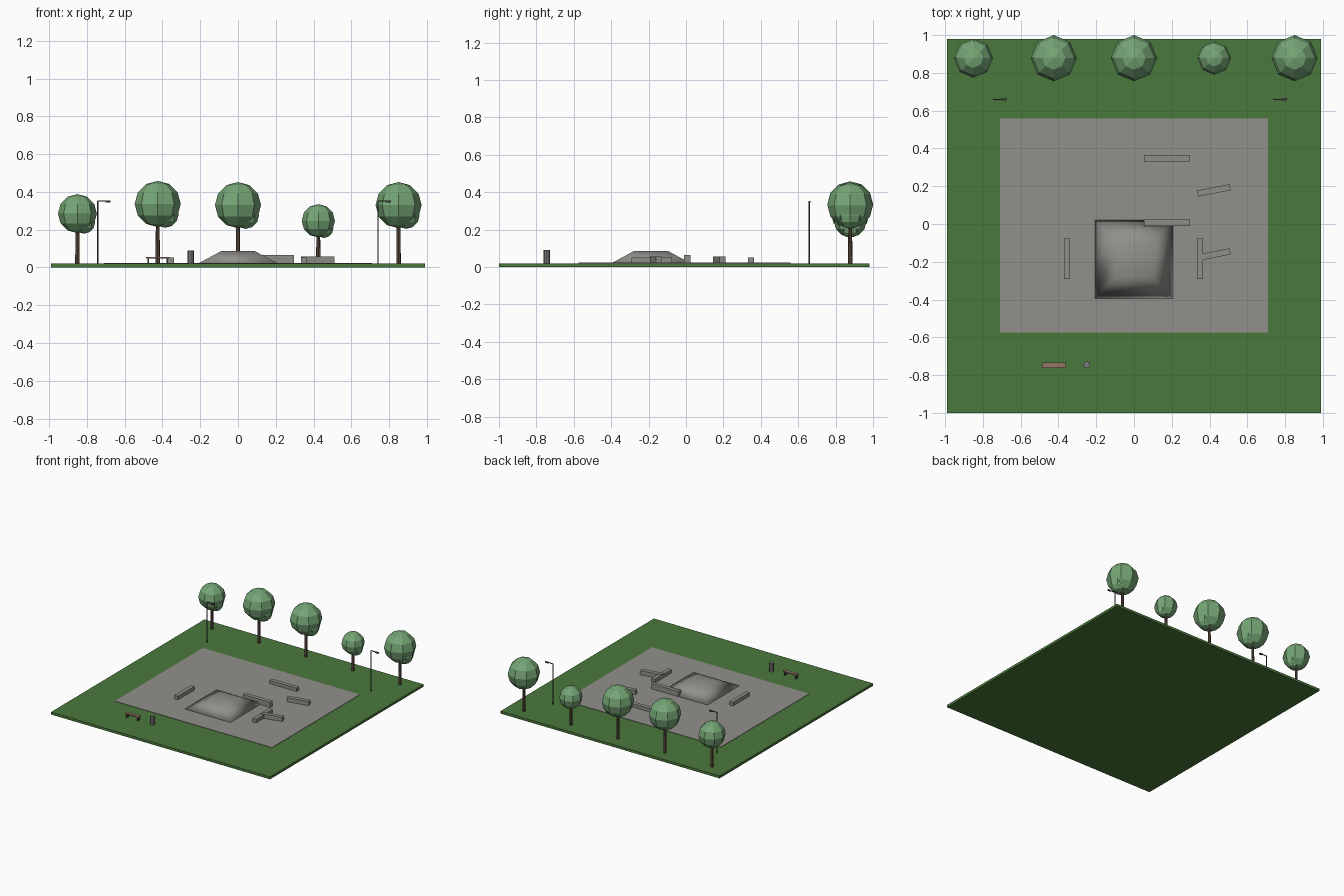
import bpy, bmesh
from math import radians
from mathutils import Matrix, Vector

cube = bpy.data.objects.get("Cube")
if cube:
    bpy.data.objects.remove(cube, do_unlink=True)


def material(name, *rgb):
    m = bpy.data.materials.new(name)
    m.use_nodes = True
    m.diffuse_color = (*rgb, 1)
    m.node_tree.nodes["Principled BSDF"].inputs["Base Color"].default_value = (*rgb, 1)
    return m


GRASS = material("grass green", 0.07, 0.19, 0.045)
PAVING = material("paving grey", 0.29, 0.28, 0.26)
STONE = material("ledge grey", 0.28, 0.27, 0.25)
LEAF = material("leaf green", 0.18, 0.38, 0.18)
BARK = material("bark brown", 0.13, 0.08, 0.06)
METAL = material("dark metal", 0.07, 0.06, 0.06)
WOOD = material("bench wood", 0.28, 0.18, 0.13)
BIN = material("bin grey", 0.2, 0.2, 0.2)


def finish(name, bm, mat, smooth=False):
    mesh = bpy.data.meshes.new(name)
    bm.to_mesh(mesh)
    bm.free()
    mesh.materials.append(mat)
    for p in mesh.polygons:
        p.use_smooth = smooth
    ob = bpy.data.objects.new(name, mesh)
    bpy.context.collection.objects.link(ob)
    return ob


def box(name, mat, centre, size, angle=0):
    bm = bmesh.new()
    bmesh.ops.create_cube(bm, size=1, matrix=Matrix.Translation(centre)
                          @ Matrix.Rotation(radians(angle), 4, "Z")
                          @ Matrix.Diagonal((*size, 1)))
    return finish(name, bm, mat)


def tube(name, mat, x, y, z0, z1, r0, r1, sides=8):
    bm = bmesh.new()
    bmesh.ops.create_cone(bm, cap_ends=True, segments=sides, radius1=r0, radius2=r1,
                          depth=z1 - z0, matrix=Matrix.Translation((x, y, (z0 + z1) / 2)))
    return finish(name, bm, mat)


G = 0.02  # lawn level

# Lawn and paved court
box("lawn", GRASS, (0, -0.01, G / 2), (1.98, 1.98, G))
box("paved_court", PAVING, (0, -0.008, G), (1.42, 1.135, 0.006))

# Ramp mound with a flat top and sloping sides
bm = bmesh.new()
bmesh.ops.create_cube(bm, size=1)
for v in bm.verts:
    top = v.co.z > 0
    side = 0.18 if top else 0.425
    v.co = Vector((v.co.x * side, v.co.y * side - 0.187, 0.086 if top else G))
finish("ramp_mound", bm, PAVING, smooth=True)

# Ledges: centre x, y, length, top height, turn
ledges = [
    (0.175, 0.348, 0.245, 0.05, 0), (0.175, 0.007, 0.245, 0.065, 0),
    (0.423, 0.178, 0.175, 0.057, 11), (0.423, -0.162, 0.175, 0.057, 11),
    (0.35, -0.183, 0.215, 0.052, 90), (-0.355, -0.183, 0.215, 0.052, 90),
]
for i, (x, y, length, top, turn) in enumerate(ledges):
    box(f"ledge_{i + 1}", STONE, (x, y, (G + top) / 2), (length, 0.033, top - G), turn)

# Bench with two legs, and a bin beside it
box("bench_seat", WOOD, (-0.425, -0.748, 0.052), (0.125, 0.03, 0.008))
for s, side in ((1, "left"), (-1, "right")):
    box(f"bench_leg_{side}", METAL, (-0.425 + s * 0.05, -0.748, 0.034), (0.008, 0.025, 0.028))
tube("litter_bin", BIN, -0.25, -0.745, G, 0.09, 0.018, 0.018)

# Street lamps
for side, x in (("right", -0.743), ("left", 0.741)):
    tube(f"lamp_pole_{side}", METAL, x, 0.66, G, 0.352, 0.004, 0.004, 6)
    box(f"lamp_arm_{side}", METAL, (x + 0.025, 0.66, 0.351), (0.05, 0.005, 0.005))
    box(f"lamp_head_{side}", METAL, (x + 0.055, 0.66, 0.349), (0.028, 0.012, 0.009))

# Trees: x, crown height, crown radius
trees = [(-0.85, 0.285, 0.103), (-0.425, 0.336, 0.122), (0, 0.33, 0.122),
         (0.425, 0.247, 0.088), (0.85, 0.33, 0.122)]
for i, (x, z, r) in enumerate(trees):
    tube(f"tree_trunk_{i + 1}", BARK, x, 0.878, G, z, 0.012, 0.009)
    # Main crown and a smaller lower lobe
    bm = bmesh.new()
    for offset, size in (((0, 0, 0), 1), ((0.33, 0, -0.45), 0.58)):
        bmesh.ops.create_uvsphere(
            bm, u_segments=8, v_segments=6, radius=r * size,
            matrix=Matrix.Translation(Vector((x, 0.878, z)) + Vector(offset) * r))
    finish(f"tree_crown_{i + 1}", bm, LEAF)
